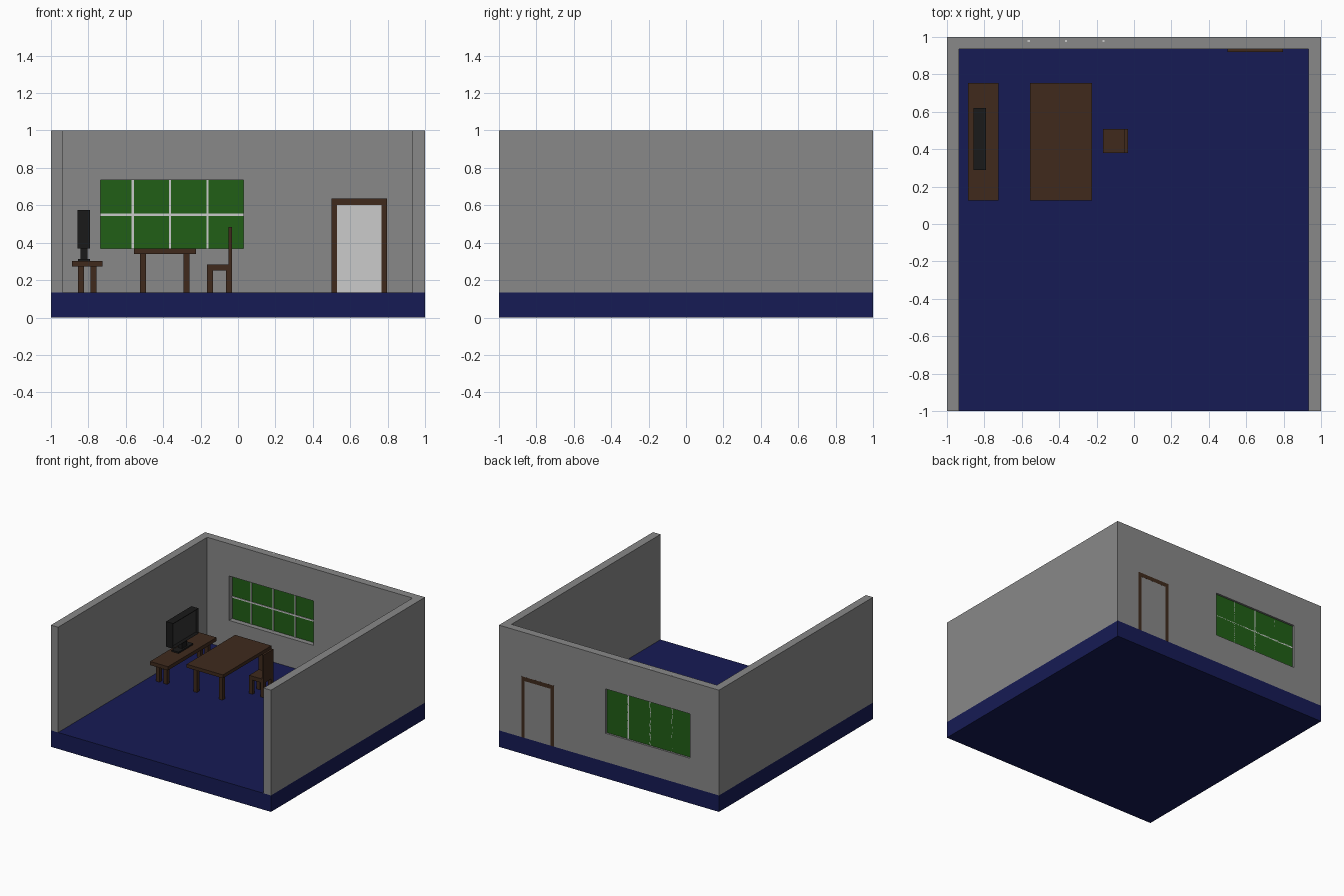
import bpy, bmesh

if "Cube" in bpy.data.objects:
    bpy.data.objects.remove(bpy.data.objects["Cube"])


def material(name, r, g, b):
    m = bpy.data.materials.new(name)
    m.diffuse_color = (r, g, b, 1)
    m.use_nodes = True
    m.node_tree.nodes["Principled BSDF"].inputs["Base Color"].default_value = m.diffuse_color
    return m


GREY = material("wall_grey", 0.25, 0.25, 0.25)
BLUE = material("floor_blue", 0.008, 0.011, 0.09)
WOOD = material("dark_wood", 0.05, 0.023, 0.012)
GREEN = material("window_green", 0.015, 0.114, 0.008)
WHITE = material("white", 0.8, 0.8, 0.8)
BLACK = material("black", 0.01, 0.01, 0.01)
SCREEN = material("screen_grey", 0.035, 0.035, 0.035)


def finish(name, bm, mat):
    bmesh.ops.recalc_face_normals(bm, faces=bm.faces[:])
    me = bpy.data.meshes.new(name)
    bm.to_mesh(me)
    bm.free()
    me.materials.append(mat)
    ob = bpy.data.objects.new(name, me)
    bpy.context.collection.objects.link(ob)
    return ob


def box(name, x, y, z, mat):
    """Box from (min, max) ranges on each axis."""
    bm = bmesh.new()
    bmesh.ops.create_cube(bm, size=1)
    for v in bm.verts:
        v.co = [(r[0] + r[1]) / 2 + c * (r[1] - r[0]) for c, r in zip(v.co, (x, y, z))]
    return finish(name, bm, mat)


def prism(name, points, axis, lo, hi, mat):
    """Extrude a 2D outline along an axis."""
    bm = bmesh.new()

    def place(p, d):
        return (p[0], p[1], d) if axis == "z" else (p[0], d, p[1])
    f = bm.faces.new([bm.verts.new(place(p, lo)) for p in points])
    ext = bmesh.ops.extrude_face_region(bm, geom=[f])["geom"]
    for v in ext:
        if isinstance(v, bmesh.types.BMVert):
            v.co["xyz".index(axis)] = hi
    return finish(name, bm, mat)


def legs(name, xs, ys, z, w, mat):
    """Square legs centred on every x, y pair."""
    h = w / 2
    for i, x in enumerate(xs):
        for j, y in enumerate(ys):
            box(f"{name}_{i}{j}", (x - h, x + h), (y - h, y + h), z, mat)


FLOOR = 0.135

# Room: floor slab and U-shaped walls with a window opening
box("floor", (-1, 1), (-1, 1), (0, FLOOR), BLUE)
walls = prism("walls", [(-1, -1), (-0.935, -1), (-0.935, 0.935), (0.932, 0.935),
                        (0.932, -1), (1, -1), (1, 1), (-1, 1)], "z", FLOOR, 1, GREY)
cutter = box("window_cutter", (-0.735, 0.03), (0.85, 1.1), (0.37, 0.735), GREY)
cut = walls.modifiers.new("window_opening", "BOOLEAN")
cut.operation = "DIFFERENCE"
cut.solver = "EXACT"
cut.object = cutter
bpy.context.view_layer.objects.active = walls
bpy.ops.object.modifier_apply(modifier=cut.name)
bpy.data.objects.remove(cutter)

# Window: pane and glazing bars
box("window_pane", (-0.735, 0.03), (0.977, 0.984), (0.37, 0.735), GREEN)
for i, x in enumerate((-0.563, -0.363, -0.163)):
    box(f"window_upright_{i}", (x - 0.006, x + 0.006), (0.972, 0.984), (FLOOR, 1.0005), WHITE)
box("window_crossbar", (-0.735, 0.03), (0.972, 0.984), (0.543, 0.555), WHITE)

# Door and its frame
prism("door_frame", [(0.5, FLOOR), (0.53, FLOOR), (0.53, 0.602), (0.767, 0.602),
                     (0.767, FLOOR), (0.797, FLOOR), (0.797, 0.635), (0.5, 0.635)],
      "y", 0.92, 1.0005, WOOD)
box("door", (0.53, 0.767), (0.928, 0.99), (FLOOR, 0.602), WHITE)

# Low television bench
box("bench_top", (-0.887, -0.724), (0.125, 0.755), (0.272, 0.302), WOOD)
legs("bench_leg", (-0.84, -0.772), (0.175, 0.705), (FLOOR, 0.272), 0.032, WOOD)

# Table
box("table_top", (-0.555, -0.225), (0.125, 0.755), (0.34, 0.368), WOOD)
legs("table_leg", (-0.508, -0.275), (0.185, 0.695), (FLOOR, 0.34), 0.032, WOOD)

# Television: recessed screen, neck and base
tv = box("television_body", (-0.857, -0.792), (0.29, 0.62), (0.368, 0.575), BLACK)
tv.data.materials.append(SCREEN)
bm = bmesh.new()
bm.from_mesh(tv.data)
front = max(bm.faces, key=lambda f: f.calc_center_median().x)
bmesh.ops.inset_region(bm, faces=[front], thickness=0.02)
for v in front.verts:
    v.co.x -= 0.015
front.material_index = 1
bm.to_mesh(tv.data)
bm.free()
box("television_neck", (-0.843, -0.805), (0.425, 0.485), (0.312, 0.368), BLACK)
box("television_base", (-0.855, -0.792), (0.36, 0.55), (0.302, 0.314), BLACK)

# Chair facing the table
box("chair_seat", (-0.165, -0.033), (0.38, 0.508), (0.252, 0.284), WOOD)
box("chair_back", (-0.05, -0.033), (0.38, 0.508), (0.284, 0.485), WOOD)
legs("chair_leg", (-0.15, -0.048), (0.395, 0.493), (FLOOR, 0.252), 0.03, WOOD)
